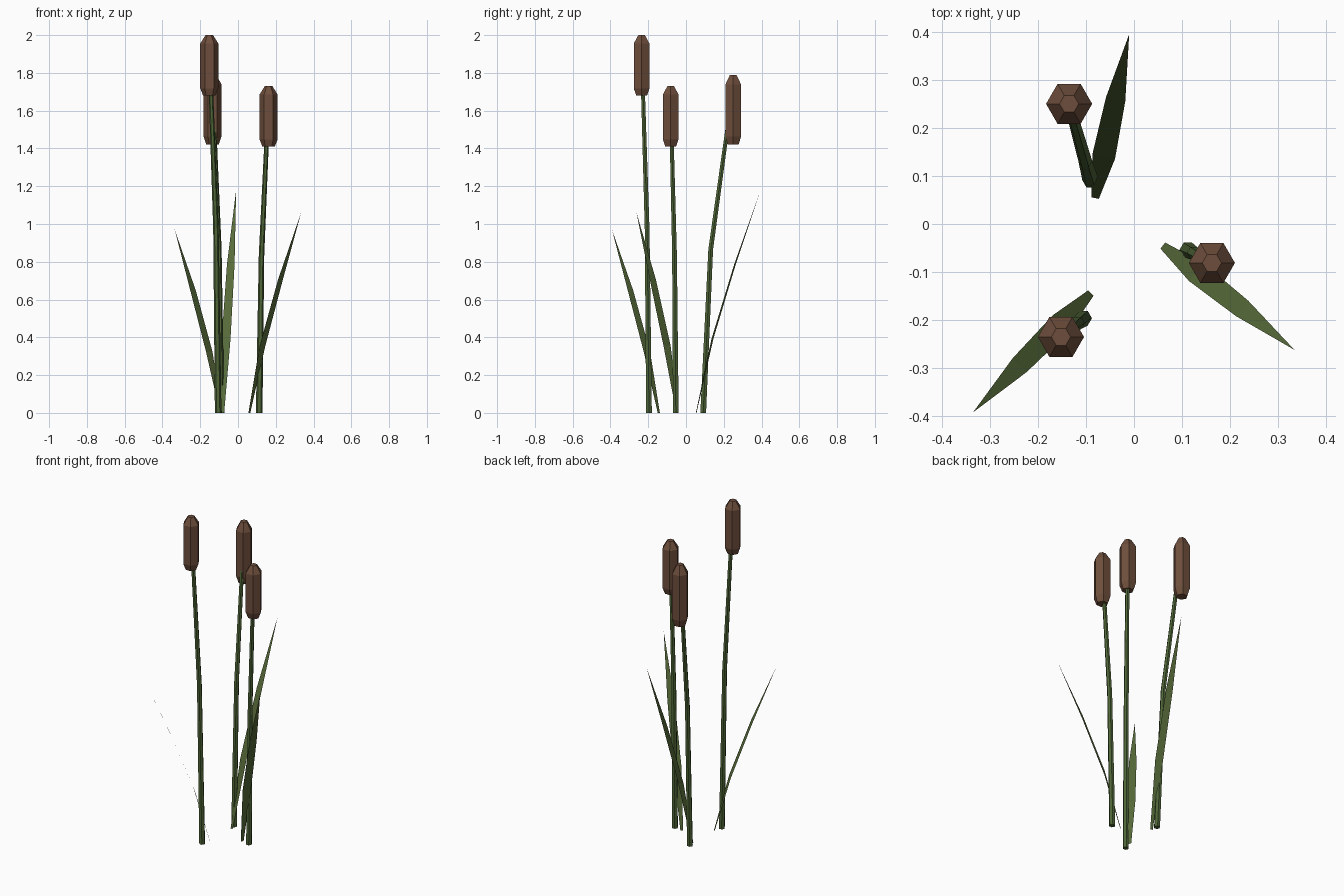
import bpy, bmesh, math
from mathutils import Vector

if "Cube" in bpy.data.objects:
    bpy.data.objects.remove(bpy.data.objects["Cube"])


def material(name, color):
    m = bpy.data.materials.new(name)
    m.diffuse_color = (*color, 1.0)
    m.use_nodes = True
    m.node_tree.nodes["Principled BSDF"].inputs["Base Color"].default_value = m.diffuse_color
    return m


STEM = material("stem_green", (0.080, 0.133, 0.039))
LEAF = material("leaf_green", (0.096, 0.148, 0.042))
HEAD = material("seed_brown", (0.155, 0.076, 0.045))


def finish(bm, name, mat):
    mesh = bpy.data.meshes.new(name)
    bm.to_mesh(mesh)
    bm.free()
    mesh.materials.append(mat)
    obj = bpy.data.objects.new(name, mesh)
    bpy.context.collection.objects.link(obj)
    return obj


def hex_loft(name, rings, mat):
    """Capped six-sided tube through rings of (x, y, z, radius)."""
    bm = bmesh.new()
    loops = [[bm.verts.new((x + r * math.cos(k * math.pi / 3),
                            y + r * math.sin(k * math.pi / 3), z))
              for k in range(6)] for x, y, z, r in rings]
    for a, b in zip(loops, loops[1:]):
        for k in range(6):
            n = (k + 1) % 6
            bm.faces.new((a[k], a[n], b[n], b[k]))
    bm.faces.new(loops[0][::-1])
    bm.faces.new(loops[-1])
    return finish(bm, name, mat)


def stem(name, base, top, height):
    # Bends away from its base with the square of the height
    rings = []
    for t, r in ((0, 0.0175), (0.5, 0.0145), (1, 0.011)):
        p = Vector(base).lerp(Vector(top), t * t)
        rings.append((p.x, p.y, height * t, r))
    hex_loft(name, rings, STEM)


def seed_head(name, centre, z0, z1):
    x, y = centre
    h = z1 - z0
    hex_loft(name, [(x, y, z0, 0.033), (x, y, z0 + 0.12 * h, 0.048),
                    (x, y, z1 - 0.14 * h, 0.048), (x, y, z1, 0.020)], HEAD)


def leaf(name, base, tip, height):
    # Thin blade: narrow foot, wide middle, pointed tip, arching outward
    base, tip = Vector(base), Vector(tip)
    d = (tip - base).normalized()
    side = Vector((-d.y, d.x))
    bm = bmesh.new()
    rows = []
    for t, width in ((0, 0.016), (1 / 3, 0.048), (2 / 3, 0.041)):
        c = base.lerp(tip, t ** 1.25)
        rows.append([bm.verts.new((*(c + side * s * width / 2), height * t))
                     for s in (1, -1)])
    for a, b in zip(rows, rows[1:]):
        bm.faces.new((a[0], a[1], b[1], b[0]))
    point = bm.verts.new((*tip, height))
    bm.faces.new((rows[-1][0], rows[-1][1], point))
    bmesh.ops.recalc_face_normals(bm, faces=bm.faces)
    finish(bm, name, LEAF)


# label, stem base, head centre, head bottom, head top, leaf base, leaf tip, leaf height
REEDS = [
    ("tall", (-0.105, -0.196), (-0.152, -0.235), 1.68, 2.00,
     (-0.090, -0.144), (-0.335, -0.392), 0.97),
    ("right", (0.112, -0.054), (0.162, -0.081), 1.41, 1.73,
     (0.060, -0.045), (0.334, -0.262), 1.06),
    ("back", (-0.090, 0.091), (-0.135, 0.250), 1.42, 1.79,
     (-0.081, 0.054), (-0.010, 0.395), 1.18),
]
for label, foot, crown, z0, z1, lb, lt, lh in REEDS:
    stem(label + "_stem", foot, crown, z1 - 0.06)
    seed_head(label + "_seed_head", crown, z0, z1)
    leaf(label + "_leaf", lb, lt, lh)
